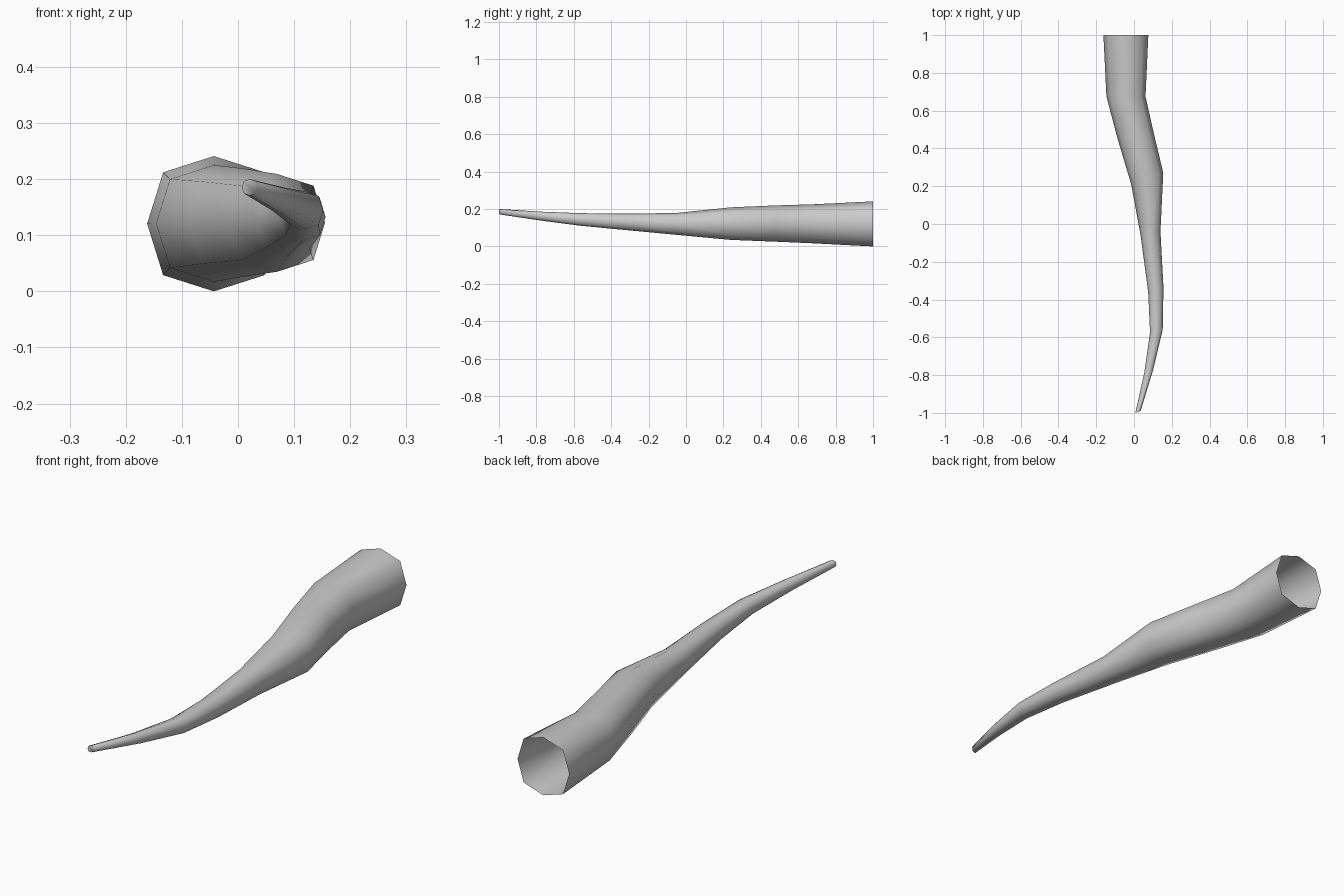
import bpy, bmesh, math
from mathutils import Vector

if "Cube" in bpy.data.objects:
    bpy.data.objects.remove(bpy.data.objects["Cube"])

# Cross-sections: left x, left y, right x, right y, bottom z, top z
RINGS = [
    (-.162, 1.0, .076, 1.0, .000, .241),
    (-.146, .675, .061, .675, .017, .225),
    (-.088, .455, .105, .480, .026, .219),
    (-.015, .210, .155, .270, .035, .209),
    (.035, -.060, .140, -.040, .062, .179),
    (.075, -.360, .156, -.335, .090, .175),
    (.085, -.575, .152, -.560, .111, .178),
    (.054, -.790, .102, -.770, .139, .186),
    (.007, -1.0, .035, -.990, .171, .200),
]
SIDES = 8

bm = bmesh.new()
loops = []
for lx, ly, rx, ry, z0, z1 in RINGS:
    centre = Vector(((lx + rx) / 2, (ly + ry) / 2, (z0 + z1) / 2))
    across = Vector(((rx - lx) / 2, (ry - ly) / 2, 0))
    up = Vector((0, 0, (z1 - z0) / 2))
    loop = []
    for i in range(SIDES):
        a = math.tau * i / SIDES
        k = 1.075 if i % 2 else 1.0   # diagonal corners bulge slightly
        loop.append(bm.verts.new(centre + k * (across * math.cos(a) + up * math.sin(a))))
    loops.append(loop)

# Skin between neighbouring rings; the wide end stays open, the tip is capped
for a, b in zip(loops, loops[1:]):
    for i in range(SIDES):
        j = (i + 1) % SIDES
        bm.faces.new((a[i], a[j], b[j], b[i]))
bm.faces.new(loops[-1])
bmesh.ops.recalc_face_normals(bm, faces=bm.faces[:])

mesh = bpy.data.meshes.new("tapered_tail")
bm.to_mesh(mesh)
bm.free()
tail = bpy.data.objects.new("tapered_tail", mesh)
bpy.context.collection.objects.link(tail)
bpy.context.view_layer.objects.active = tail
tail.select_set(True)
bpy.ops.object.shade_smooth_by_angle(angle=math.radians(60))
